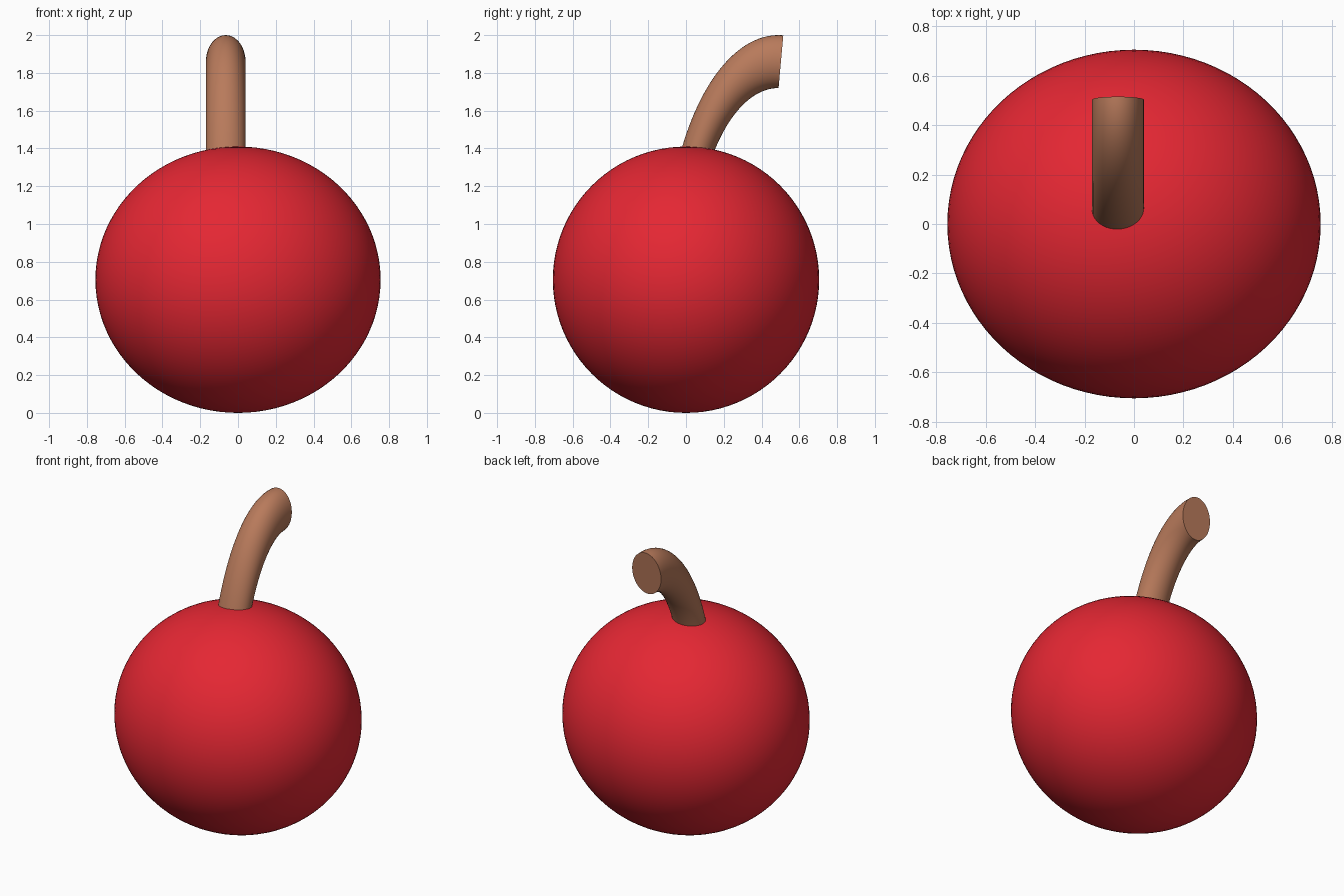
import bpy, bmesh, math
from mathutils import Vector

if "Cube" in bpy.data.objects:
    bpy.data.objects.remove(bpy.data.objects["Cube"])


def material(name, rgb):
    m = bpy.data.materials.new(name)
    m.diffuse_color = (*rgb, 1)
    m.use_nodes = True
    m.node_tree.nodes["Principled BSDF"].inputs["Base Color"].default_value = m.diffuse_color
    return m


def finish(bm, name, mat):
    bmesh.ops.recalc_face_normals(bm, faces=bm.faces)
    me = bpy.data.meshes.new(name)
    bm.to_mesh(me)
    bm.free()
    me.materials.append(mat)
    ob = bpy.data.objects.new(name, me)
    bpy.context.collection.objects.link(ob)
    bpy.ops.object.select_all(action='DESELECT')
    ob.select_set(True)
    bpy.context.view_layer.objects.active = ob
    bpy.ops.object.shade_smooth_by_angle(angle=math.radians(40))
    return ob


# Fruit: slightly wide ball
bm = bmesh.new()
bmesh.ops.create_uvsphere(bm, u_segments=96, v_segments=48, radius=1)
for v in bm.verts:
    v.co = Vector((v.co.x * 0.755, v.co.y * 0.705, v.co.z * 0.705 + 0.705))
finish(bm, "fruit", material("cherry red", (0.78, 0.02, 0.033)))

# Stem: oval tube swept between an outer and an inner elliptical arc
CY, CZ, CX, HALF = 0.49, 0.753, -0.065, 0.105
STEPS, SIDES = 32, 40


def arc(a, b, angle):
    return Vector((CX, CY - a * math.cos(angle), CZ + b * math.sin(angle)))


bm = bmesh.new()
rings = []
for i in range(STEPS + 1):
    t = i / STEPS
    outer = arc(0.60, 1.247, math.radians(25 + 67.4 * t))
    inner = arc(0.45, 0.967, math.radians(25 + 65 * t))
    mid, half = (outer + inner) / 2, (outer - inner) / 2
    rings.append([bm.verts.new(mid + half * math.cos(k * math.tau / SIDES)
                  + Vector((HALF * math.sin(k * math.tau / SIDES), 0, 0)))
                  for k in range(SIDES)])
for r0, r1 in zip(rings, rings[1:]):
    for k in range(SIDES):
        n = (k + 1) % SIDES
        bm.faces.new((r0[k], r0[n], r1[n], r1[k]))
bm.faces.new(rings[0])
bm.faces.new(rings[-1])
finish(bm, "stem", material("stem brown", (0.48, 0.195, 0.105)))
